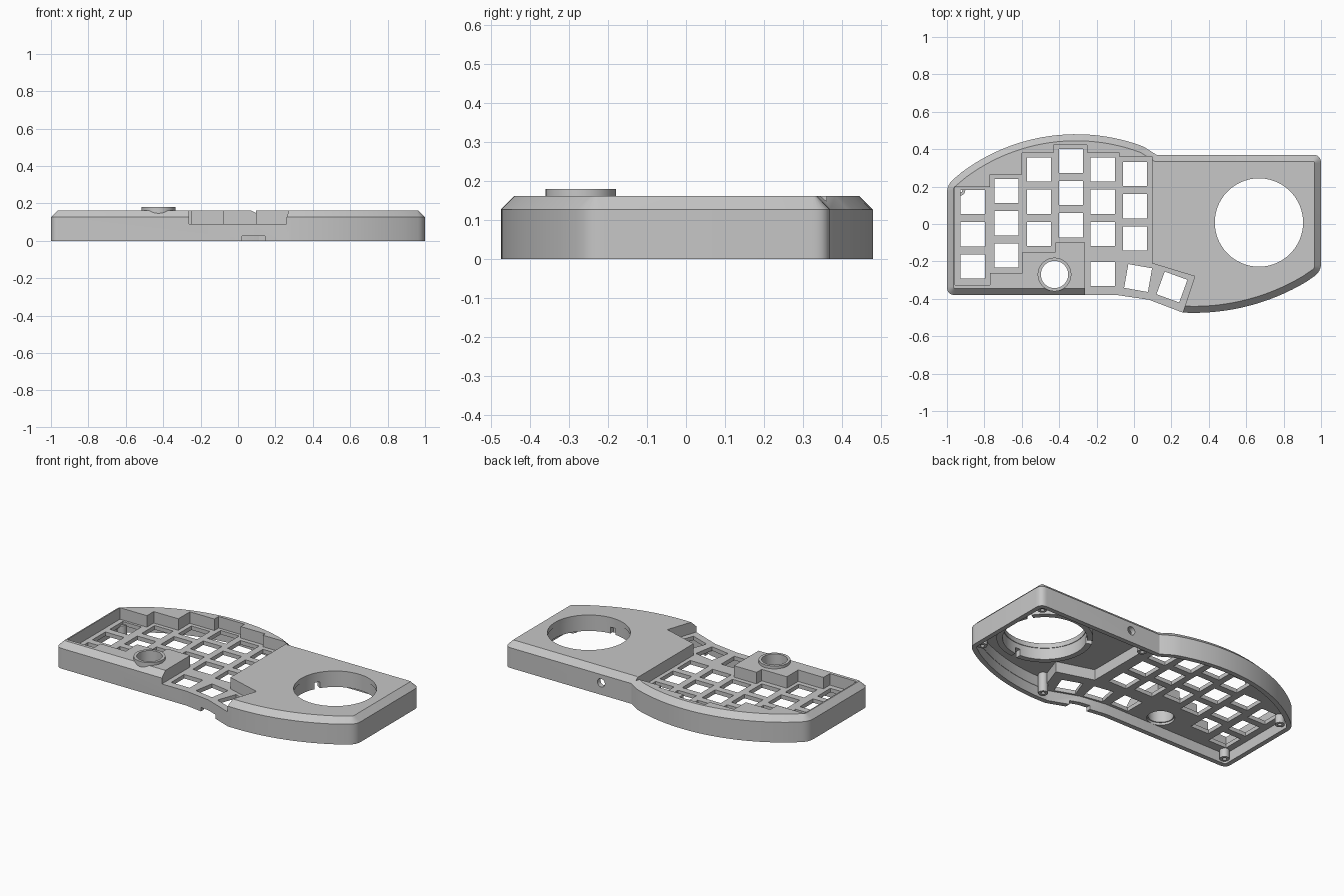
import bpy, bmesh, math
from mathutils import Vector, Matrix

if "Cube" in bpy.data.objects:
    bpy.data.objects.remove(bpy.data.objects["Cube"], do_unlink=True)

grey = bpy.data.materials.new("case_grey")
grey.use_nodes = True
GREY = (0.57, 0.57, 0.57, 1)
grey.diffuse_color = GREY
grey.node_tree.nodes["Principled BSDF"].inputs["Base Color"].default_value = GREY

FLOOR, PLATE_UNDER, CHAMFER_Z, TOP = 0.09, 0.065, 0.127, 0.162
BEVEL, WALL, CORNER = 0.035, 0.03, 0.045


def make_object(name, bm):
    bmesh.ops.recalc_face_normals(bm, faces=bm.faces)
    mesh = bpy.data.meshes.new(name)
    bm.to_mesh(mesh)
    bm.free()
    mesh.materials.append(grey)
    ob = bpy.data.objects.new(name, mesh)
    bpy.context.collection.objects.link(ob)
    return ob


def loft(name, layers):
    """Closed solid through equal-length 2D loops, given as (loop, z)."""
    bm = bmesh.new()
    rings = [[bm.verts.new((p[0], p[1], z)) for p in loop] for loop, z in layers]
    n = len(rings[0])
    for a, b in zip(rings, rings[1:]):
        for i in range(n):
            j = (i + 1) % n
            bm.faces.new((a[i], a[j], b[j], b[i]))
    bm.faces.new(rings[0][::-1])
    bm.faces.new(rings[-1])
    return make_object(name, bm)


def prism(name, loop, z0, z1):
    return loft(name, [(loop, z0), (loop, z1)])


def circle(x, y, r, n=64):
    return [(x + r * math.cos(2 * math.pi * i / n),
             y + r * math.sin(2 * math.pi * i / n)) for i in range(n)]


def tube(name, x, y, r_in, r_out, z0, z1, n=64):
    bm = bmesh.new()
    section = [(r_in, z0), (r_out, z0), (r_out, z1), (r_in, z1)]
    rings = [[bm.verts.new((px, py, z)) for px, py in circle(x, y, r, n)]
             for r, z in section]
    for k in range(4):
        a, b = rings[k], rings[(k + 1) % 4]
        for i in range(n):
            j = (i + 1) % n
            bm.faces.new((a[i], a[j], b[j], b[i]))
    return make_object(name, bm)


def boxes(name, items):
    """Several boxes in one mesh: (centre, size, turn about z)."""
    bm = bmesh.new()
    for centre, size, turn in items:
        bmesh.ops.create_cube(bm, size=1, matrix=Matrix.Translation(centre)
                              @ Matrix.Rotation(turn, 4, 'Z')
                              @ Matrix.Diagonal((*size, 1)))
    return make_object(name, bm)


def cut(ob, cutter):
    mod = ob.modifiers.new("cut", 'BOOLEAN')
    mod.operation, mod.solver, mod.object = 'DIFFERENCE', 'EXACT', cutter
    bpy.context.view_layer.objects.active = ob
    bpy.ops.object.modifier_apply(modifier=mod.name)
    bpy.data.objects.remove(cutter, do_unlink=True)


def arc(cx, cy, r, x0, x1, sign, n=24):
    """Points on an arc from x0 to x1, upper (+1) or lower (-1) half."""
    a0, a1 = math.acos((x0 - cx) / r), math.acos((x1 - cx) / r)
    angles = [a0 + (a1 - a0) * i / n for i in range(n + 1)]
    return [(cx + r * math.cos(a), cy + sign * r * math.sin(a)) for a in angles]


# Counter-clockwise outline; sharp corners are rounded later
front_arc = arc(0.32, 0.697, 1.172, 0.26, 0.92, -1)
back_arc = arc(-0.31, -0.54, 1.02, 0.05, -0.92, 1)
base = ([(-1, -0.38), (-0.09, -0.38), (0.08, -0.405)] + front_arc
        + [(1, -0.255), (1, 0.37), (0.12, 0.37)] + back_arc + [(-1, 0.21)])
rounded = {0, 3 + len(front_arc), 4 + len(front_arc), len(base) - 1}


def outline(d):
    """Outline moved inward by d, with its main corners rounded."""
    pts = [Vector(p) for p in base]
    n, moved = len(pts), []
    for i, p in enumerate(pts):
        u = (p - pts[i - 1]).normalized()
        v = (pts[(i + 1) % n] - p).normalized()
        nu, nv = Vector((-u.y, u.x)), Vector((-v.y, v.x))
        moved.append(p + (nu + nv) * d / (1 + nu.dot(nv)))
    result, r = [], max(CORNER - d, 0.006)
    for i, p in enumerate(moved):
        if i not in rounded:
            result.append(p)
            continue
        a = p + (moved[i - 1] - p).normalized() * r
        b = p + (moved[(i + 1) % n] - p).normalized() * r
        for k in range(7):
            t = k / 6
            result.append(a * (1 - t) ** 2 + p * 2 * t * (1 - t) + b * t * t)
    return result


# Shell with chamfered top edge
case = loft("case", [(outline(0), 0), (outline(0), CHAMFER_Z), (outline(BEVEL), TOP)])

# Hollow underside: low under the keys, higher under the ball section
cut(case, prism("low_cavity", outline(WALL), -0.1, PLATE_UNDER))
high = prism("high_cavity", outline(WALL + 0.002), -0.12, 0.132)
cut(high, prism("key_side", [(-2, -2), (0.29, -2), (0.29, -0.48), (0.37, -0.25),
                             (0.14, -0.18), (0.14, 2), (-2, 2)], -1, 1))
cut(case, high)

# Stepped key well, open at the front over the thumb keys
well = [(-0.957, -0.325), (-0.77, -0.325), (-0.77, -0.262), (-0.595, -0.262),
        (-0.595, -0.15), (-0.42, -0.15), (-0.42, -0.1), (-0.262, -0.1),
        (-0.262, -0.6), (0.22, -0.6), (0.258, -0.48), (0.325, -0.28), (0.095, -0.21),
        (0.095, 0.36), (-0.08, 0.36), (-0.08, 0.383), (-0.25, 0.383),
        (-0.25, 0.422), (-0.43, 0.422), (-0.43, 0.38), (-0.6, 0.38),
        (-0.6, 0.265), (-0.77, 0.265), (-0.77, 0.197), (-0.957, 0.197)]
cut(case, prism("key_well", well, FLOOR, 0.4))

# Switch holes: six columns of three, then three thumb keys
columns = [(-0.862, 0.117), (-0.682, 0.176), (-0.508, 0.291),
           (-0.337, 0.337), (-0.167, 0.291), (0.005, 0.267)]
keys = [(x, y - 0.172 * row, 0) for x, y in columns for row in range(3)]
keys += [(-0.167, -0.267, 0), (0.022, -0.289, -10), (0.203, -0.337, -20)]
cut(case, boxes("switch_holes", [((x, y, 0.07), (0.129, 0.129, 0.1), math.radians(a))
                                 for x, y, a in keys]))

# Ball opening, knob hole, front notch and rear cable port
BALL = (0.668, 0.008)
KNOB = (-0.425, -0.27)
cut(case, prism("ball_hole", circle(*BALL, 0.236, 96), -0.1, 0.4))
cut(case, prism("knob_hole", circle(*KNOB, 0.08), -0.1, 0.4))
cut(case, boxes("front_notch", [((0.083, -0.4, 0), (0.125, 0.2, 0.05), 0)]))
bm = bmesh.new()
bmesh.ops.create_cone(bm, cap_ends=True, segments=24, radius1=0.026, radius2=0.026,
                      depth=0.2, matrix=Matrix.Translation((0.33, 0.36, 0.075))
                      @ Matrix.Rotation(math.pi / 2, 4, 'X'))
cut(case, make_object("cable_port", bm))

# Ball socket below the roof, with three bearing slots
socket = tube("ball_socket", *BALL, 0.24, 0.275, 0.06, 0.14, 96)
slots = []
for k in range(3):
    a = math.radians(30 + 120 * k)
    centre = (BALL[0] + 0.26 * math.cos(a), BALL[1] + 0.26 * math.sin(a), 0.07)
    slots.append((centre, (0.12, 0.035, 0.06), a))
cut(socket, boxes("bearing_slots", slots))

parts = [case, socket, tube("knob_collar", *KNOB, 0.073, 0.09, 0.08, 0.18)]

# Screw posts in the corners
for x, y, top in [(-0.94, -0.32, 0.075), (-0.93, 0.18, 0.075),
                  (0.94, 0.31, 0.14), (0.94, -0.22, 0.14),
                  (0.33, -0.41, 0.14), (0.2, 0.31, 0.14)]:
    parts.append(tube("screw_post", x, y, 0.012, 0.028, 0.01, top, 20))

for ob in bpy.context.view_layer.objects:
    ob.select_set(ob in parts)
bpy.context.view_layer.objects.active = case
bpy.ops.object.shade_smooth_by_angle(angle=math.radians(25))
